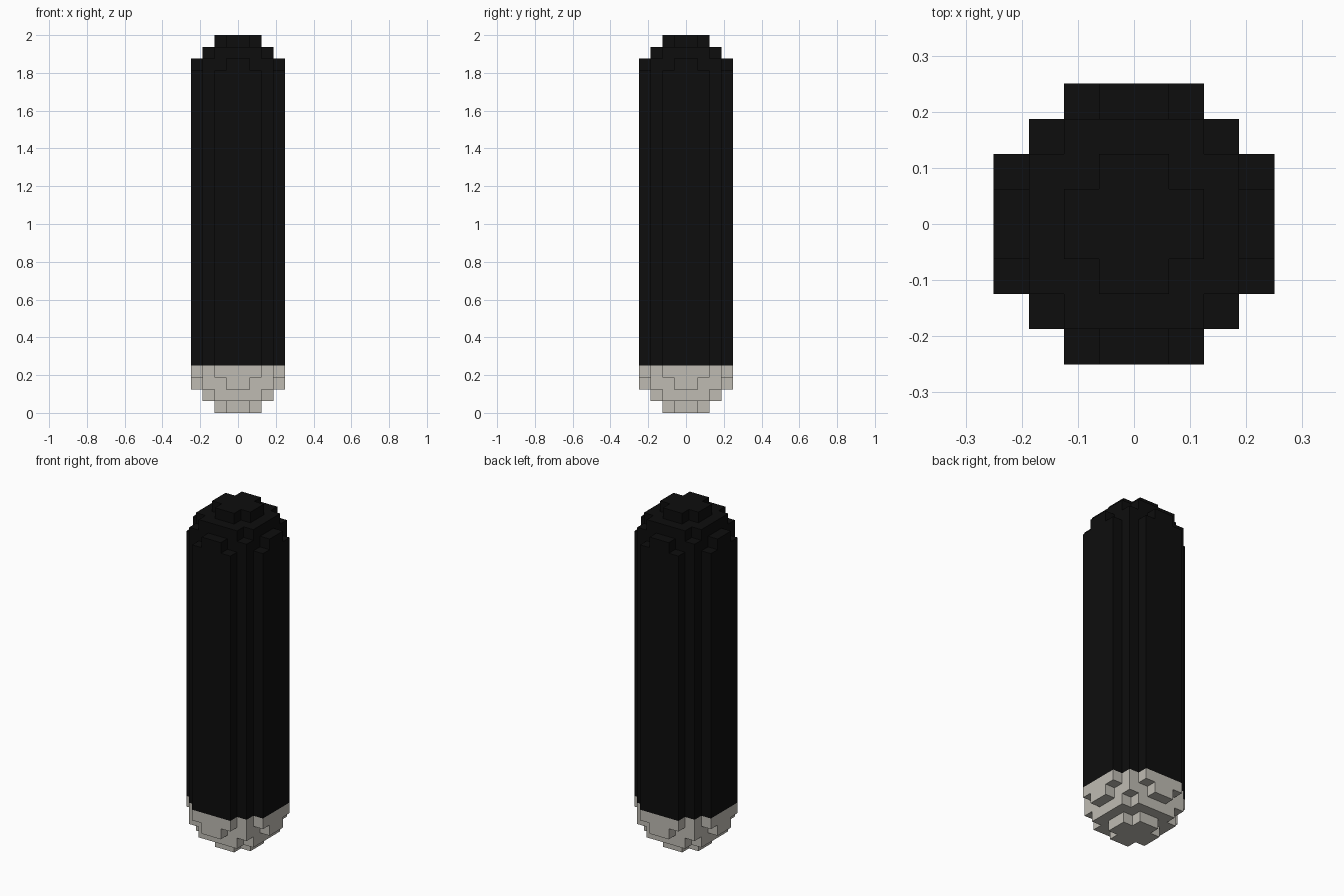
import bpy, bmesh
from mathutils import Vector

cube = bpy.data.objects.get("Cube")
if cube:
    bpy.data.objects.remove(cube, do_unlink=True)

U = 1 / 16          # size of one block
R = 4               # capsule radius in blocks
HEIGHT = 32         # capsule height in blocks
SEAM = 4            # height of the colour change in blocks


def make_material(name, rgb):
    mat = bpy.data.materials.new(name)
    mat.use_nodes = True
    mat.diffuse_color = (*rgb, 1)
    bsdf = next(n for n in mat.node_tree.nodes if n.type == 'BSDF_PRINCIPLED')
    bsdf.inputs["Base Color"].default_value = (*rgb, 1)
    return mat


def filled(x, y, z):
    """True if the block with this low corner lies inside the stepped capsule."""
    if not 0 <= z < HEIGHT:
        return False
    cz = z + 0.5
    dz = max(R - cz, cz - (HEIGHT - R), 0)
    return (x + 0.5) ** 2 + (y + 0.5) ** 2 + dz ** 2 <= R * R


def build_part(name, levels, mat):
    """Outer skin of the blocks between successive levels."""
    bm = bmesh.new()
    for z0, z1 in zip(levels, levels[1:]):
        for x in range(-R, R):
            for y in range(-R, R):
                if not filled(x, y, z0):
                    continue
                lo, hi = Vector((x, y, z0)), Vector((x + 1, y + 1, z1))
                for axis in range(3):
                    for side in (-1, 1):
                        # Skip faces covered by a neighbouring block
                        n = [x, y, z0]
                        if axis == 2:
                            n[2] = z1 if side > 0 else z0 - 1
                        else:
                            n[axis] += side
                        if filled(*n):
                            continue
                        b, c = (axis + 1) % 3, (axis + 2) % 3
                        corners = []
                        for s, t in ((0, 0), (1, 0), (1, 1), (0, 1)):
                            p = Vector()
                            p[axis] = hi[axis] if side > 0 else lo[axis]
                            p[b] = hi[b] if s else lo[b]
                            p[c] = hi[c] if t else lo[c]
                            corners.append(bm.verts.new(p * U))
                        bm.faces.new(corners if side > 0 else corners[::-1])
    bmesh.ops.remove_doubles(bm, verts=bm.verts[:], dist=0.0001)
    mesh = bpy.data.meshes.new(name)
    bm.to_mesh(mesh)
    bm.free()
    mesh.materials.append(mat)
    obj = bpy.data.objects.new(name, mesh)
    bpy.context.collection.objects.link(obj)
    return obj


black = make_material("black", (0.004, 0.004, 0.004))
off_white = make_material("off white", (0.52, 0.50, 0.45))

# Pale rounded tip at the bottom, dark shaft with a rounded top
build_part("pale_tip", list(range(0, SEAM + 1)), off_white)
build_part("dark_shaft", [SEAM] + list(range(HEIGHT - R, HEIGHT + 1)), black)
